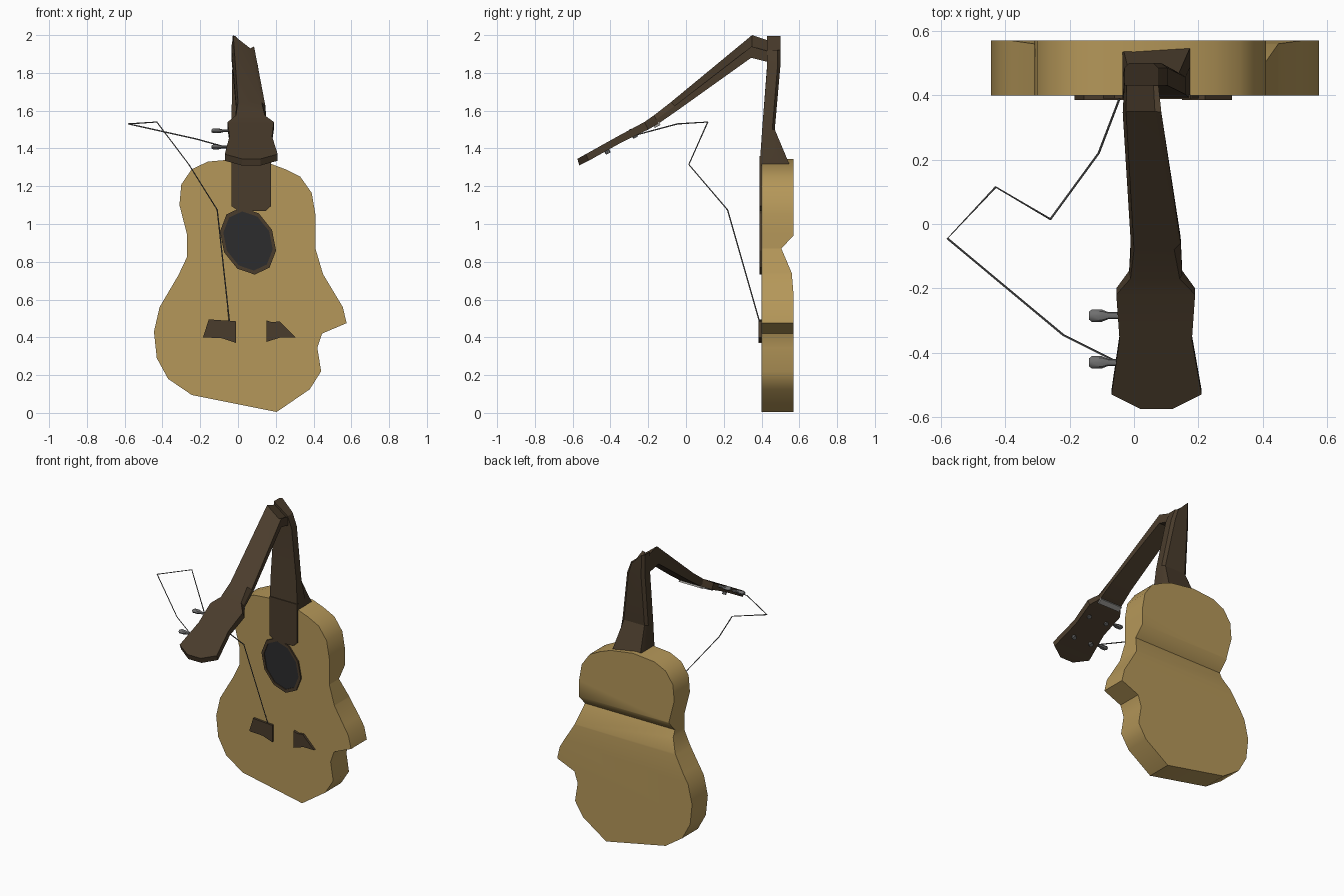
import bpy, bmesh, math
from mathutils import Vector

if "Cube" in bpy.data.objects:
    bpy.data.objects.remove(bpy.data.objects["Cube"])


def material(name, rgb):
    m = bpy.data.materials.new(name)
    m.diffuse_color = (*rgb, 1)
    m.use_nodes = True
    m.node_tree.nodes["Principled BSDF"].inputs["Base Color"].default_value = m.diffuse_color
    return m


WOOD = material("pale_wood", (0.46, 0.31, 0.10))
DARK = material("dark_wood", (0.068, 0.045, 0.025))
BLACK = material("hole_black", (0.025, 0.025, 0.027))
METAL = material("metal", (0.16, 0.16, 0.16))
IVORY = material("nut_grey", (0.35, 0.34, 0.32))


def finish(name, bm, mat, smooth=None):
    bmesh.ops.recalc_face_normals(bm, faces=bm.faces[:])
    me = bpy.data.meshes.new(name)
    bm.to_mesh(me)
    bm.free()
    ob = bpy.data.objects.new(name, me)
    bpy.context.collection.objects.link(ob)
    me.materials.append(mat)
    if smooth:
        bpy.ops.object.select_all(action='DESELECT')
        ob.select_set(True)
        bpy.context.view_layer.objects.active = ob
        bpy.ops.object.shade_smooth_by_angle(angle=math.radians(smooth))
    return ob


def loft_mesh(rings, closed=False):
    """Skin equal-length rings; cap the ends, or join last to first."""
    bm = bmesh.new()
    vs = [[bm.verts.new(p) for p in r] for r in rings]
    n = len(vs[0])
    pairs = list(zip(vs, vs[1:])) + ([(vs[-1], vs[0])] if closed else [])
    for a, b in pairs:
        for i in range(n):
            j = (i + 1) % n
            bm.faces.new((a[i], a[j], b[j], b[i]))
    if not closed:
        bm.faces.new(vs[0])
        bm.faces.new(vs[-1])
    return bm


def prism_mesh(pts, y0, y1):
    return loft_mesh([[(x, y, z) for x, z in pts] for y in (y0, y1)])


# Body: damaged outline, with a dent pressed across the back at the waist
outline = [(.205, .005), (.38, .125), (.44, .22), (.42, .345), (.445, .42),
           (.575, .475), (.555, .56), (.45, .735), (.41, .87), (.41, 1.05),
           (.39, 1.165), (.33, 1.25), (.25, 1.29), (.17, 1.32), (0, 1.345),
           (-.16, 1.33), (-.245, 1.29), (-.30, 1.21), (-.31, 1.10),
           (-.27, .945), (-.27, .825), (-.315, .73), (-.415, .56),
           (-.445, .43), (-.43, .29), (-.37, .18), (-.245, .095)]
dent = [(0, .57), (.62, .57), (.74, .56), (.87, .505), (.94, .57), (2, .57)]


def back_y(z):
    for (z0, y0), (z1, y1) in zip(dent, dent[1:]):
        if z <= z1:
            return y0 + (y1 - y0) * (z - z0) / (z1 - z0)


bm = prism_mesh(outline, .40, .57)
for z, _ in dent[1:-1]:
    bmesh.ops.bisect_plane(bm, geom=bm.verts[:] + bm.edges[:] + bm.faces[:],
                           plane_co=(0, 0, z), plane_no=(0, 0, 1))
for v in bm.verts:
    if v.co.y > .5:
        v.co.y = back_y(v.co.z)
finish("body", bm, WOOD, 45)

# Sound hole: raised rim around a dark disc
def oval(scale, y, tilt=math.radians(25), n=10):
    pts = []
    for i in range(n):
        t = 2 * math.pi * i / n
        a, b = .14 * scale * math.cos(t), .185 * scale * math.sin(t)
        pts.append((.053 + a * math.cos(tilt) - b * math.sin(tilt), y,
                    .91 + a * math.sin(tilt) + b * math.cos(tilt)))
    return pts


finish("sound_hole_rim", loft_mesh([oval(1, .402), oval(1, .390),
                                    oval(.88, .390), oval(.88, .402)], True), DARK)
finish("sound_hole", loft_mesh([oval(.9, .402), oval(.9, .396)]), BLACK)

# Two halves of the snapped bridge
finish("bridge_left", prism_mesh([(-.155, .495), (-.01, .485), (-.01, .37),
                                  (-.085, .395), (-.185, .40)], .385, .402), DARK)
finish("bridge_right", prism_mesh([(.15, .49), (.18, .48), (.22, .485), (.305, .40),
                                   (.225, .40), (.15, .375)], .385, .402), DARK)

# Fingerboard end lying on the body
finish("fingerboard", prism_mesh([(-.035, 1.36), (-.035, 1.095), (.005, 1.068),
                                  (.145, 1.068), (.175, 1.095), (.175, 1.36)],
                                 .388, .402), DARK)

# Lower neck with heel: x0, x1, y front, y back, z left, z right, back inset
lower = [(-.035, .175, .39, .55, 1.31, 1.31, 0),
         (-.035, .16, .403, .47, 1.50, 1.50, .02),
         (-.03, .105, .43, .50, 1.85, 1.84, .02),
         (-.03, .075, .43, .50, 1.995, 1.92, .015)]
finish("lower_neck", loft_mesh([
    [(a, f, zl), (b, f, zr), (b, (f + k) / 2 + .02, zr), (b - s, k, zr),
     (a + s, k, zl), (a, (f + k) / 2 + .02, zl)]
    for a, b, f, k, zl, zr, s in lower]), DARK, 25)

# Folded neck and headstock: upper (y, z), lower (y, z), x0, x1, inset, right drop
upper = [(-.575, 1.345, -.565, 1.31, .02, .12, 0, 0),
         (-.53, 1.37, -.515, 1.335, -.07, .21, 0, 0),
         (-.36, 1.465, -.345, 1.43, -.045, .18, 0, 0),
         (-.22, 1.54, -.20, 1.50, -.055, .19, 0, 0),
         (-.17, 1.575, -.145, 1.532, -.015, .15, .008, 0),
         (-.08, 1.645, -.04, 1.605, -.01, .145, .02, 0),
         (.35, 2.0, .345, 1.88, -.035, .085, .02, .07),
         (.44, 1.97, .445, 1.855, -.03, .075, .015, .06)]
rings = []
for yt, zt, yb, zb, a, b, s, d in upper:
    ym, zm = (yt + yb) / 2, (zt + zb) / 2
    rings.append([(a, yb, zb), (b, yb, zb), (b, ym, zm), (b - s, yt, zt - d),
                  (a + s * .5, yt, zt), (a, ym, zm)])
finish("folded_neck", loft_mesh(rings), DARK, 25)

# Nut under the folded neck
finish("nut", loft_mesh([[(x, -.175, 1.525), (x, -.145, 1.542),
                          (x, -.135, 1.525), (x, -.165, 1.508)]
                         for x in (-.015, .15)]), IVORY)

# Tuning pegs left on one side, posts on the underside of the headstock
def ring(axis, centre, ra, rb, n=8):
    u = Vector((1, 0, 0)) if abs(axis.x) < .9 else Vector((0, 1, 0))
    w = axis.cross(u).normalized()
    return [centre + u * ra * math.cos(2 * math.pi * i / n)
            + w * rb * math.sin(2 * math.pi * i / n) for i in range(n)]


X = Vector((1, 0, 0))
down = Vector((0, .48, -.877))
for k, (y, z) in enumerate([(-.285, 1.493), (-.43, 1.408)]):
    finish(f"tuning_peg_{k + 1}", loft_mesh([
        ring(X, Vector((x, y, z)), r, r * .65)
        for x, r in [(-.14, .012), (-.132, .019), (-.10, .019), (-.08, .011), (-.03, .011)]]),
        METAL, 40)
    for side, x in (("left", .0), ("right", .135)):
        c = Vector((x, y, z))
        finish(f"tuning_post_{side}_{k + 1}", loft_mesh([
            ring(down, c + down * t, .014, .014) for t in (0, .04)]), METAL, 40)

# Loose string curling from headstock to bridge
path = [(-.04, -.435, 1.40), (-.22, -.345, 1.45), (-.58, -.045, 1.53), (-.43, .115, 1.54),
        (-.26, .015, 1.315), (-.11, .22, 1.075), (-.045, .39, .48)]
pts = [Vector(p) for p in path]
rings = []
for i, p in enumerate(pts):
    t = (pts[min(i + 1, len(pts) - 1)] - pts[max(i - 1, 0)]).normalized()
    side = t.cross(Vector((0, .3, 1))).normalized()
    other = t.cross(side)
    rings.append([p + .0035 * (side * math.cos(a) + other * math.sin(a))
                  for a in (0, math.pi / 2, math.pi, 3 * math.pi / 2)])
finish("loose_string", loft_mesh(rings), METAL)
